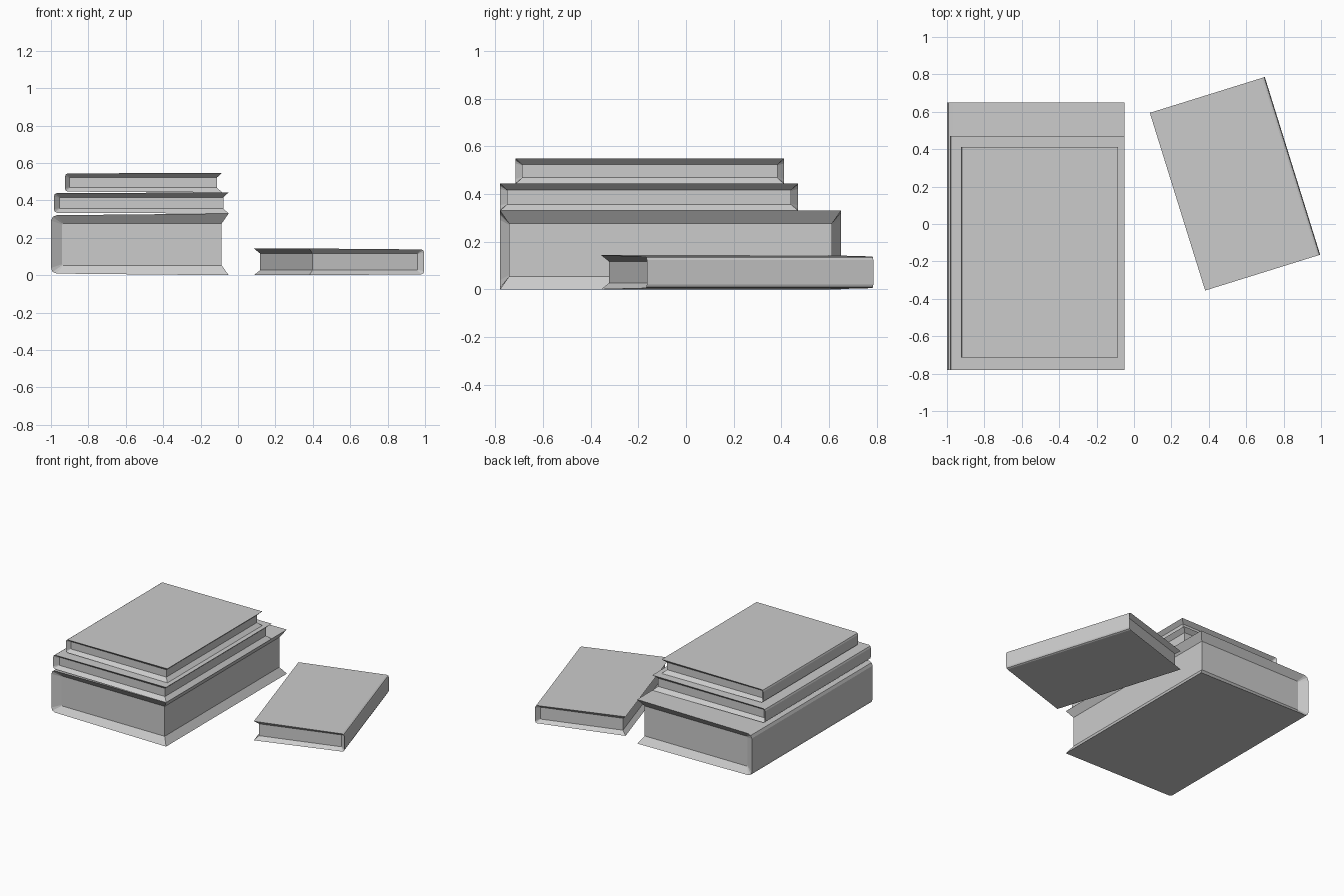
import bpy, bmesh
from math import radians

cube = bpy.data.objects.get("Cube")
if cube:
    bpy.data.objects.remove(cube)

grey = bpy.data.materials.new("plain grey")
grey.use_nodes = True
colour = (0.6, 0.6, 0.6, 1)
grey.diffuse_color = colour
grey.node_tree.nodes["Principled BSDF"].inputs["Base Color"].default_value = colour


def profile(left, right, low, high, cx, cz, sag):
    """Book cross-section: two cover edges at the right, rounded spine at the left."""
    bottom = [(right, low), (left + cx, low + sag),
              (left + 0.3 * cx, low + sag + 0.3 * cz), (left, low + sag + cz)]
    top = [(x, low + high - z) for x, z in reversed(bottom)]
    return bottom + top


def book(name, centre, size, z, lip, drop, spine, round_x, round_z, sag, angle=0):
    """Closed book whose covers slope in to a recessed page block."""
    w, l, h = size[0] / 2, size[1] / 2, size[2]
    outer = profile(-w, w, 0, h, round_x, round_z, sag)
    inner = profile(-w + spine, w - lip, drop, h - drop, round_x * 0.2, round_z * 0.2, 0)
    bm = bmesh.new()
    sections = [(inner, -l + lip), (outer, -l), (outer, l), (inner, l - lip)]
    rings = [[bm.verts.new((x, y, zz)) for x, zz in pts] for pts, y in sections]
    # covers, spine and the sloping ends
    for a, b in zip(rings, rings[1:]):
        for i in range(len(a) - 1):
            bm.faces.new((a[i], a[i + 1], b[i + 1], b[i]))
    # page ends
    first, near, far, last = rings
    bm.faces.new(first)
    bm.faces.new(last)
    # page fore edge with its sloping cover lips
    bm.faces.new((first[0], last[0], last[-1], first[-1]))
    for i in (0, -1):
        bm.faces.new((near[i], far[i], last[i], first[i]))
    bmesh.ops.recalc_face_normals(bm, faces=bm.faces)
    mesh = bpy.data.meshes.new(name)
    bm.to_mesh(mesh)
    bm.free()
    mesh.materials.append(grey)
    obj = bpy.data.objects.new(name, mesh)
    obj.location = (*centre, z)
    obj.rotation_euler.z = radians(angle)
    bpy.context.collection.objects.link(obj)


# Stack of three books, largest at the bottom
book("large_book", (-0.525, -0.065), (0.95, 1.43, 0.33), 0,
     0.037, 0.053, 0.06, 0.03, 0.03, 0.009)
book("middle_book", (-0.517, -0.155), (0.935, 1.25, 0.113), 0.33,
     0.029, 0.026, 0.03, 0.016, 0.018, 0.004)
book("top_book", (-0.505, -0.152), (0.84, 1.125, 0.105), 0.443,
     0.027, 0.025, 0.024, 0.014, 0.016, 0.004)
# Loose book lying turned beside the stack
book("loose_book", (0.54, 0.215), (0.644, 0.995, 0.143), 0,
     0.027, 0.027, 0.028, 0.015, 0.016, 0.005, 197.3)
